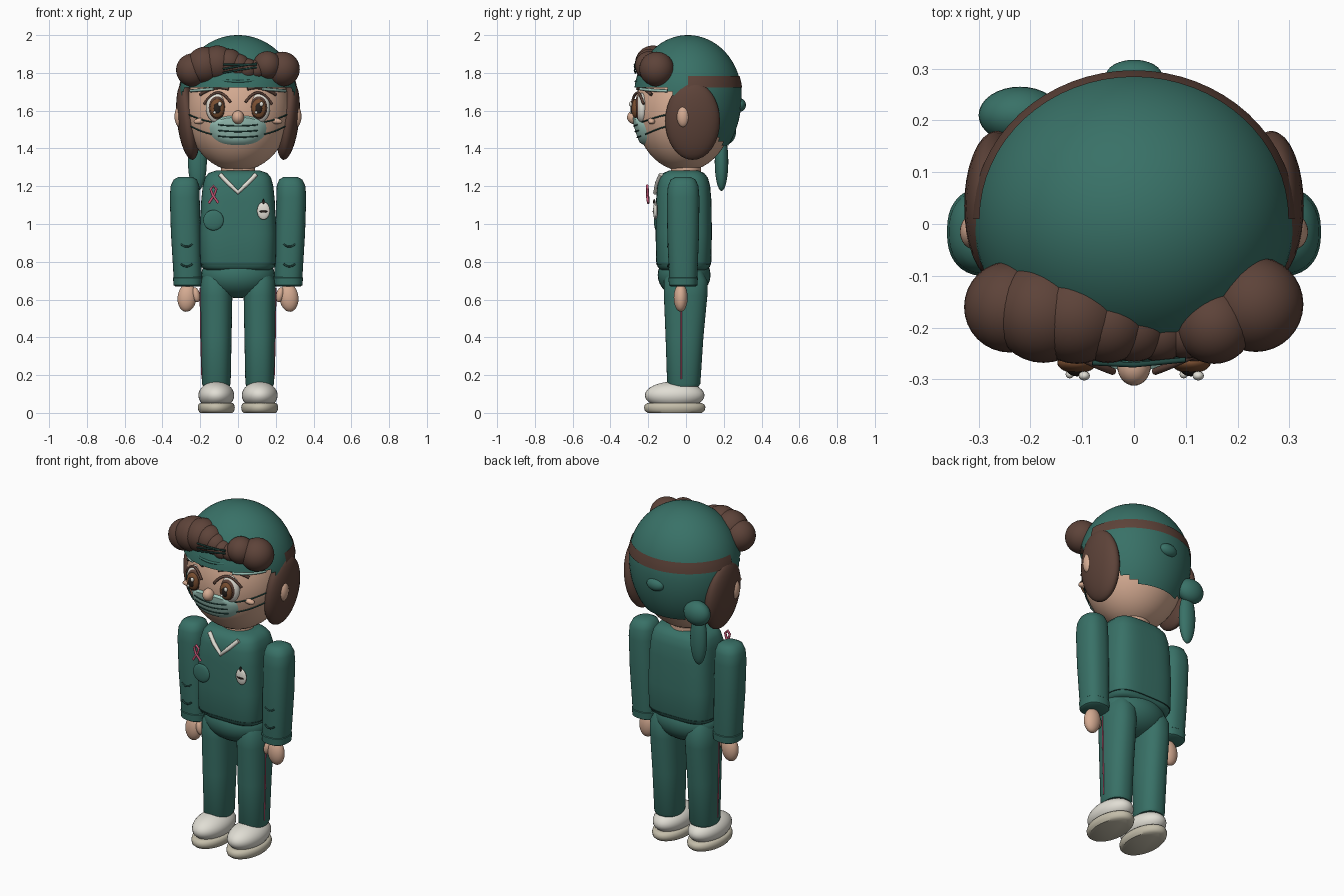
import bpy, bmesh, math
from mathutils import Matrix, Vector

cube = bpy.data.objects.get("Cube")
if cube:
    bpy.data.objects.remove(cube, do_unlink=True)


def material(name, *rgb):
    m = bpy.data.materials.new(name)
    m.use_nodes = True
    m.diffuse_color = (*rgb, 1)
    bsdf = next(n for n in m.node_tree.nodes if n.type == 'BSDF_PRINCIPLED')
    bsdf.inputs["Base Color"].default_value = (*rgb, 1)
    return m


TEAL = material("scrub_teal", .04, .165, .135)
DARK_TEAL = material("seam_teal", .015, .06, .05)
HAIR = material("hair_brown", .11, .056, .041)
SKIN = material("skin", .67, .41, .29)
WHITE = material("off_white", .75, .73, .66)
SOLE = material("sole_tan", .55, .51, .40)
MASK = material("mask_mint", .33, .56, .49)
PINK = material("ribbon_pink", .58, .10, .19)
BLACK = material("black", .02, .015, .012)
IRIS = material("iris_brown", .19, .076, .03)


def finish(bm, name, mat):
    mesh = bpy.data.meshes.new(name)
    bmesh.ops.recalc_face_normals(bm, faces=bm.faces)
    bm.to_mesh(mesh)
    bm.free()
    for p in mesh.polygons:
        p.use_smooth = True
    mesh.set_sharp_from_angle(angle=math.radians(50))
    mesh.materials.append(mat)
    obj = bpy.data.objects.new(name, mesh)
    bpy.context.collection.objects.link(obj)
    return obj


def ball(name, mat, centre, radii, tilt=0, segs=32):
    bm = bmesh.new()
    m = Matrix.Translation(centre) @ Matrix.Rotation(tilt, 4, 'Y') @ Matrix.Diagonal((*radii, 1))
    bmesh.ops.create_uvsphere(bm, u_segments=segs, v_segments=segs // 2, radius=1, matrix=m)
    return finish(bm, name, mat)


def loft(name, mat, rings, power=2, segs=40):
    """Stack of superellipse rings (x, y, z, rx, ry), capped at both ends."""
    bm = bmesh.new()
    loops = []
    for x, y, z, rx, ry in rings:
        loop = []
        for i in range(segs):
            a = math.tau * i / segs
            c, s = math.cos(a), math.sin(a)
            loop.append(bm.verts.new((x + rx * math.copysign(abs(c) ** (2 / power), c),
                                      y + ry * math.copysign(abs(s) ** (2 / power), s), z)))
        loops.append(loop)
    for lo, hi in zip(loops, loops[1:]):
        for i in range(segs):
            j = (i + 1) % segs
            bm.faces.new((lo[i], lo[j], hi[j], hi[i]))
    bm.faces.new(loops[0])
    bm.faces.new(loops[-1])
    return finish(bm, name, mat)


def tube(name, mat, points, radius):
    curve = bpy.data.curves.new(name, 'CURVE')
    curve.dimensions = '3D'
    curve.bevel_depth = radius
    curve.bevel_resolution = 2
    curve.use_fill_caps = True
    spline = curve.splines.new('POLY')
    spline.points.add(len(points) - 1)
    for p, co in zip(spline.points, points):
        p.co = (*co, 1)
    temp = bpy.data.objects.new(name, curve)
    bpy.context.collection.objects.link(temp)
    dg = bpy.context.evaluated_depsgraph_get()
    bm = bmesh.new()
    bm.from_mesh(bpy.data.meshes.new_from_object(temp.evaluated_get(dg)))
    bpy.data.objects.remove(temp, do_unlink=True)
    return finish(bm, name, mat)


def face_point(x, z, lift=0):
    d = 1 - (x / .275) ** 2 - ((z - 1.6) / .32) ** 2
    return (x, -.01 - .26 * math.sqrt(max(d, .02)) - lift, z)


def face_line(name, mat, a, b, sag, radius, lift=.005, n=12):
    """Tube over the face from (x, z) a to b, bowed by sag."""
    pts = []
    for i in range(n + 1):
        t = i / n
        x = a[0] + (b[0] - a[0]) * t
        z = a[1] + (b[1] - a[1]) * t + sag * 4 * t * (1 - t)
        pts.append(face_point(x, z, lift))
    return tube(name, mat, pts, radius)


# Head and neck
ball("head", SKIN, (0, -.01, 1.6), (.275, .26, .32), segs=48)
loft("neck", SKIN, [(0, 0, 1.24, .09, .08), (0, 0, 1.34, .09, .08)])


# Cap: ellipsoid, deeper below its middle, trimmed high in front and low behind
def cap_shell(name, mat, grow, keep):
    bm = bmesh.new()
    bmesh.ops.create_uvsphere(bm, u_segments=64, v_segments=48, radius=1)
    for v in bm.verts:
        deep = .32 if v.co.z > 0 else .40
        v.co = Vector((v.co.x * .31 * grow, .01 + v.co.y * .285 * grow, 1.68 + v.co.z * deep))
    drop = [f for f in bm.faces if not keep(f.calc_center_median())]
    bmesh.ops.delete(bm, geom=drop, context='FACES')
    return finish(bm, name, mat)


cap_shell("cap", TEAL, 1, lambda c: c.z > min(1.72, max(1.42, 1.62 - c.y)))
cap_shell("back_hair_band", HAIR, 1.015, lambda c: c.y > .0 and 1.725 < c.z < 1.79)
ball("cap_button", TEAL, (0, .285, 1.63), (.055, .032, .036))
ball("tie_knot", TEAL, (-.22, .21, 1.49), (.08, .055, .07))
ball("tie_tail", TEAL, (-.215, .188, 1.33), (.05, .036, .155))

# Rolled fringe over the forehead
for x, y, z, r in ((-.24, -.16, 1.815, .088), (-.175, -.17, 1.84, .098), (-.11, -.175, 1.85, .095),
                   (-.05, -.19, 1.85, .078), (0, -.2, 1.835, .066), (.05, -.21, 1.82, .056),
                   (.1, -.21, 1.82, .05), (.155, -.195, 1.84, .075), (.235, -.155, 1.82, .092)):
    ball("fringe_curl", HAIR, (x, y, z), (r, r, r))
face_line("fringe_roll", HAIR, (-.22, 1.745), (.22, 1.745), .02, .024, .004)
for z, tip in ((1.82, 1.85), (1.845, 1.845), (1.80, 1.83)):
    tube("fringe_tie", DARK_TEAL, [(-.08, -.268, z), (0, -.272, (z + tip) / 2), (.1, -.262, tip)], .005)
face_line("cap_rim", TEAL, (-.15, 1.775), (.15, 1.775), -.02, .007, .028)

# Mask: a rounded patch that follows the face
bm = bmesh.new()
rows, around = 6, 40
grid = []
for k in range(rows + 1):
    ring = []
    for i in range(around):
        a = math.tau * i / around
        c, s = math.cos(a), math.sin(a)
        x = .155 * k / rows * math.copysign(abs(c) ** .8, c)
        z = 1.51 + (.065 if s > 0 else .095) * k / rows * math.copysign(abs(s) ** .9, s)
        ring.append(bm.verts.new(face_point(x, z, .014 if k < rows else -.004)))
    grid.append(ring)
for lo, hi in zip(grid, grid[1:]):
    for i in range(around):
        j = (i + 1) % around
        bm.faces.new((lo[i], lo[j], hi[j], hi[i]))
bmesh.ops.remove_doubles(bm, verts=bm.verts, dist=.0001)
finish(bm, "face_mask", MASK)
for z in (1.465, 1.495, 1.525):
    face_line("mask_pleat", DARK_TEAL, (-.105, z), (.105, z), -.006, .0035, .015)
ball("nose", SKIN, (0, -.275, 1.565), (.032, .037, .036))

# Paired features of the head
for s in (-1, 1):
    ball("ear", SKIN, (s * .308, -.015, 1.57), (.028, .034, .058))
    ball("side_hair", HAIR, (s * .265, .035, 1.545), (.058, .145, .207), tilt=s * .12)
    ball("eye_white", WHITE, (s * .11, -.232, 1.615), (.06, .034, .08))
    ball("eye_rim", HAIR, (s * .11, -.25, 1.615), (.046, .022, .062))
    ball("iris", IRIS, (s * .11, -.268, 1.612), (.038, .02, .051))
    ball("pupil", BLACK, (s * .11, -.28, 1.612), (.02, .014, .03))
    ball("eye_glint", WHITE, (s * .11 + .014, -.293, 1.635), (.011, .009, .013), segs=16)
    ball("eye_glint", WHITE, (s * .11 - .014, -.29, 1.59), (.008, .008, .008), segs=16)
    face_line("eyelash", HAIR, (s * .04, 1.645), (s * .18, 1.635), .055, .007, .02)
    face_line("eyebrow", HAIR, (s * .05, 1.715), (s * .2, 1.685), .02, .009, .008)
    ball("cheek", SKIN, (s * .2, -.182, 1.545), (.035, .02, .016), tilt=s * .15)
    face_line("lower_strap", DARK_TEAL, (s * .14, 1.475), (s * .255, 1.52), -.005, .004)
    face_line("upper_strap", DARK_TEAL, (s * .14, 1.54), (s * .262, 1.58), -.005, .004)
    face_line("brow_strap", MASK, (s * .13, 1.715), (s * .25, 1.705), 0, .008, .022)

# Torso and hips
loft("tunic", TEAL, [(0, -.012, z, rx, ry) for z, rx, ry in (
    (.757, .17, .12), (.77, .192, .137), (.8, .2, .146), (.95, .203, .149), (1.12, .195, .147),
    (1.2, .187, .14), (1.245, .175, .128), (1.27, .155, .108), (1.282, .12, .08))], power=3.4, segs=64)
loft("tunic_hem", DARK_TEAL, [(0, -.012, z, .1995, .1455) for z in (.785, .79)], power=3.4, segs=64)
ball("hips", TEAL, (0, -.01, .73), (.195, .14, .122))
tube("neckline", WHITE, [(-.095, -.132, 1.262), (-.05, -.153, 1.215), (0, -.162, 1.167),
                         (.05, -.153, 1.215), (.095, -.132, 1.262)], .012)

# Chest details
ball("chest_badge", TEAL, (-.13, -.158, 1.02), (.054, .012, .054))
tube("ribbon", PINK, [(-.155, -.2, 1.11), (-.125, -.202, 1.155), (-.115, -.204, 1.185), (-.13, -.205, 1.202),
                      (-.145, -.204, 1.185), (-.135, -.206, 1.155), (-.105, -.2, 1.112)], .007)
ball("name_tag", WHITE, (.135, -.162, 1.07), (.034, .012, .047))
ball("tag_stripe", BLACK, (.135, -.172, 1.066), (.022, .005, .006), segs=16)
ball("tag_clip", BLACK, (.135, -.168, 1.118), (.006, .006, .014), segs=16)

# Arms, hands, legs and shoes
for s in (-1, 1):
    loft("arm", TEAL, [(s * x, -.015, z, rx, ry) for z, x, rx, ry in (
        (.675, .266, .06, .06), (.685, .266, .07, .071), (.72, .267, .074, .075), (.95, .276, .079, .084),
        (1.14, .282, .079, .086), (1.2, .281, .076, .081), (1.235, .279, .062, .066),
        (1.25, .278, .035, .038))], power=2.4)
    loft("cuff", TEAL, [(s * .266, -.015, z, r, r) for z, r in (
        (.67, .066), (.676, .075), (.715, .078), (.722, .07))], power=2.4)
    for z in (.775, .88):
        tube("sleeve_crease", DARK_TEAL, [(s * .272 + .01 * i, -.096 + .0006 * i * i, z + .0015 * i * i)
                                          for i in range(-3, 4)], .005)
    ball("hand", SKIN, (s * .27, -.028, .61), (.05, .037, .075), tilt=s * -.1)
    ball("thumb", SKIN, (s * .222, -.04, .625), (.02, .022, .04), tilt=s * .2)
    loft("leg", TEAL, [(s * .115, y, z, rx, ry) for z, y, rx, ry in (
        (.14, -.012, .07, .08), (.155, -.012, .076, .088), (.4, -.008, .081, .1), (.62, -.002, .085, .115),
        (.7, -.002, .084, .115), (.75, -.002, .06, .09))], power=2.3)
    tube("trouser_stripe", PINK, [(s * .19, -.025, .18), (s * .196, -.025, .4), (s * .2, -.025, .66)], .004)
    ball("shoe", WHITE, (s * .115, -.06, .093), (.095, .158, .073))
    loft("sole", SOLE, [(s * .115, -.06, z, .098 * k, .163 * k) for z, k in (
        (0, .88), (.012, .97), (.03, 1), (.045, .96), (.052, .88))])
